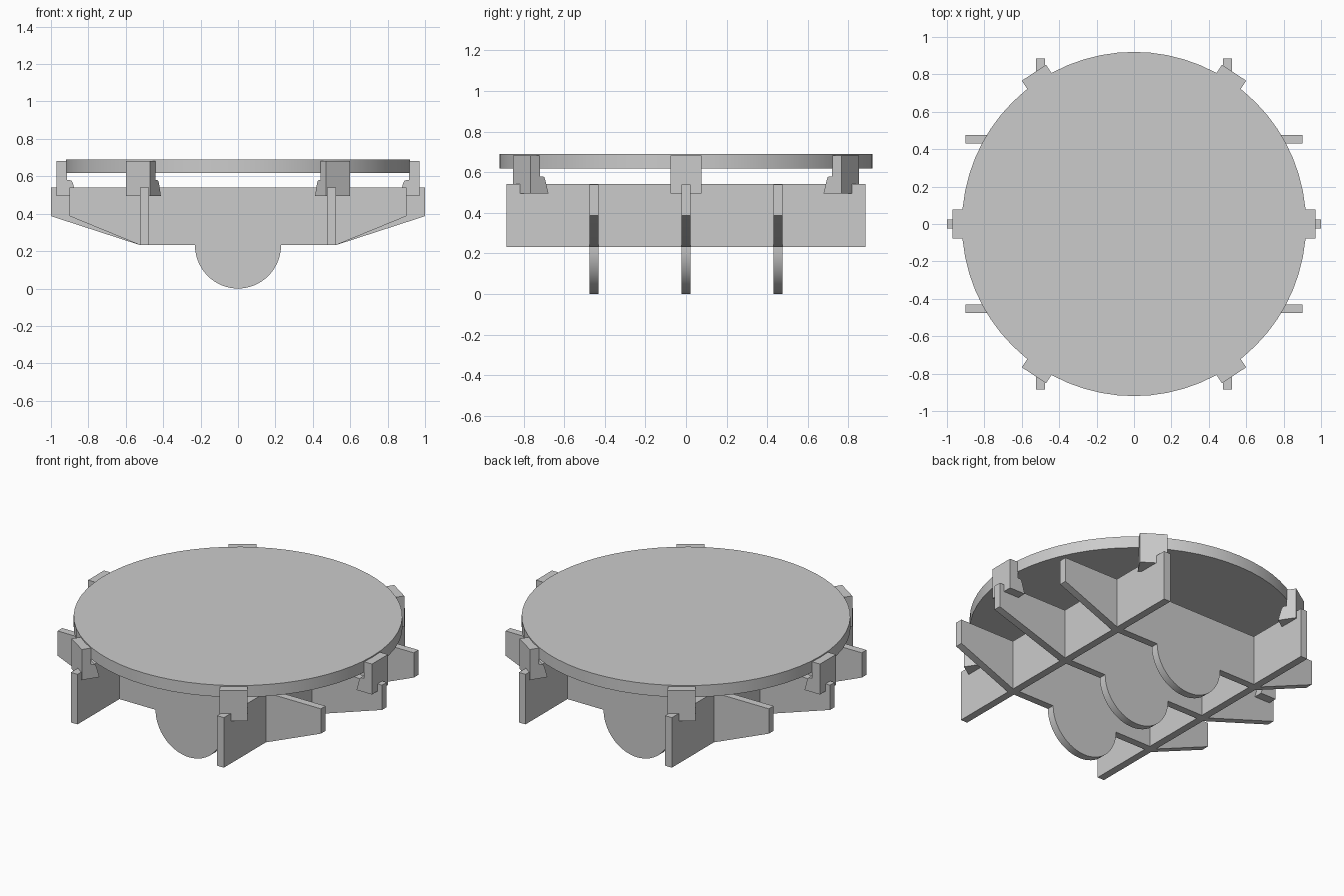
import bpy, bmesh
from math import pi, sin, cos, radians
from mathutils import Matrix

if "Cube" in bpy.data.objects:
    bpy.data.objects.remove(bpy.data.objects["Cube"])

THICK = 0.046
RIB_TOP, RIB_BOTTOM = 0.54, 0.232


def plate(name, profile, thickness, matrix=None):
    """Extrude an (x, z) outline symmetrically along y, then place it."""
    bm = bmesh.new()
    face = bm.faces.new([bm.verts.new((x, -thickness / 2, z)) for x, z in profile])
    res = bmesh.ops.extrude_face_region(bm, geom=[face])
    verts = [v for v in res["geom"] if isinstance(v, bmesh.types.BMVert)]
    bmesh.ops.translate(bm, verts=verts, vec=(0, thickness, 0))
    bmesh.ops.recalc_face_normals(bm, faces=bm.faces)
    mesh = bpy.data.meshes.new(name)
    bm.to_mesh(mesh)
    bm.free()
    ob = bpy.data.objects.new(name, mesh)
    bpy.context.collection.objects.link(ob)
    if matrix:
        ob.matrix_world = matrix
    return ob


def smooth(ob):
    bpy.ops.object.select_all(action='DESELECT')
    ob.select_set(True)
    bpy.context.view_layer.objects.active = ob
    bpy.ops.object.shade_smooth_by_angle(angle=radians(30))


# Round top
bpy.ops.mesh.primitive_cylinder_add(vertices=64, radius=0.92, depth=0.072,
                                    location=(0, 0, 0.654))
top = bpy.context.object
top.name = "round_top"
smooth(top)

# Long ribs with tapered ends and a half-round foot
for name, y, half in (("front_rib", -0.453, 0.90), ("middle_rib", 0, 1.0),
                      ("back_rib", 0.453, 0.90)):
    arc = [(-0.23 * cos(pi * i / 32), RIB_BOTTOM - RIB_BOTTOM * sin(pi * i / 32))
           for i in range(33)]
    outline = [(-half, RIB_TOP), (-half, 0.387), (-0.523, RIB_BOTTOM)] + arc + \
              [(0.523, RIB_BOTTOM), (half, 0.387), (half, RIB_TOP)]
    smooth(plate(name, outline, THICK, Matrix.Translation((0, y, 0))))

# Cross ribs
for name, x in (("left_cross_rib", -0.5), ("right_cross_rib", 0.5)):
    outline = [(-0.885, RIB_BOTTOM), (0.885, RIB_BOTTOM),
               (0.885, RIB_TOP + 0.001), (-0.885, RIB_TOP + 0.001)]
    plate(name, outline, THICK,
          Matrix.Translation((x, 0, 0)) @ Matrix.Rotation(pi / 2, 4, 'Z'))

# Edge clips where the rib ends meet the top
clip = [(0.97, 0.683), (0.97, 0.495), (0.864, 0.495), (0.882, 0.56),
        (0.888, 0.575), (0.9, 0.58), (0.914, 0.58), (0.914, 0.683)]
for i, deg in enumerate((0, 56.5, 123.5, 180, 236.5, 303.5)):
    plate(f"edge_clip_{i + 1}", clip, 0.155, Matrix.Rotation(radians(deg), 4, 'Z'))
